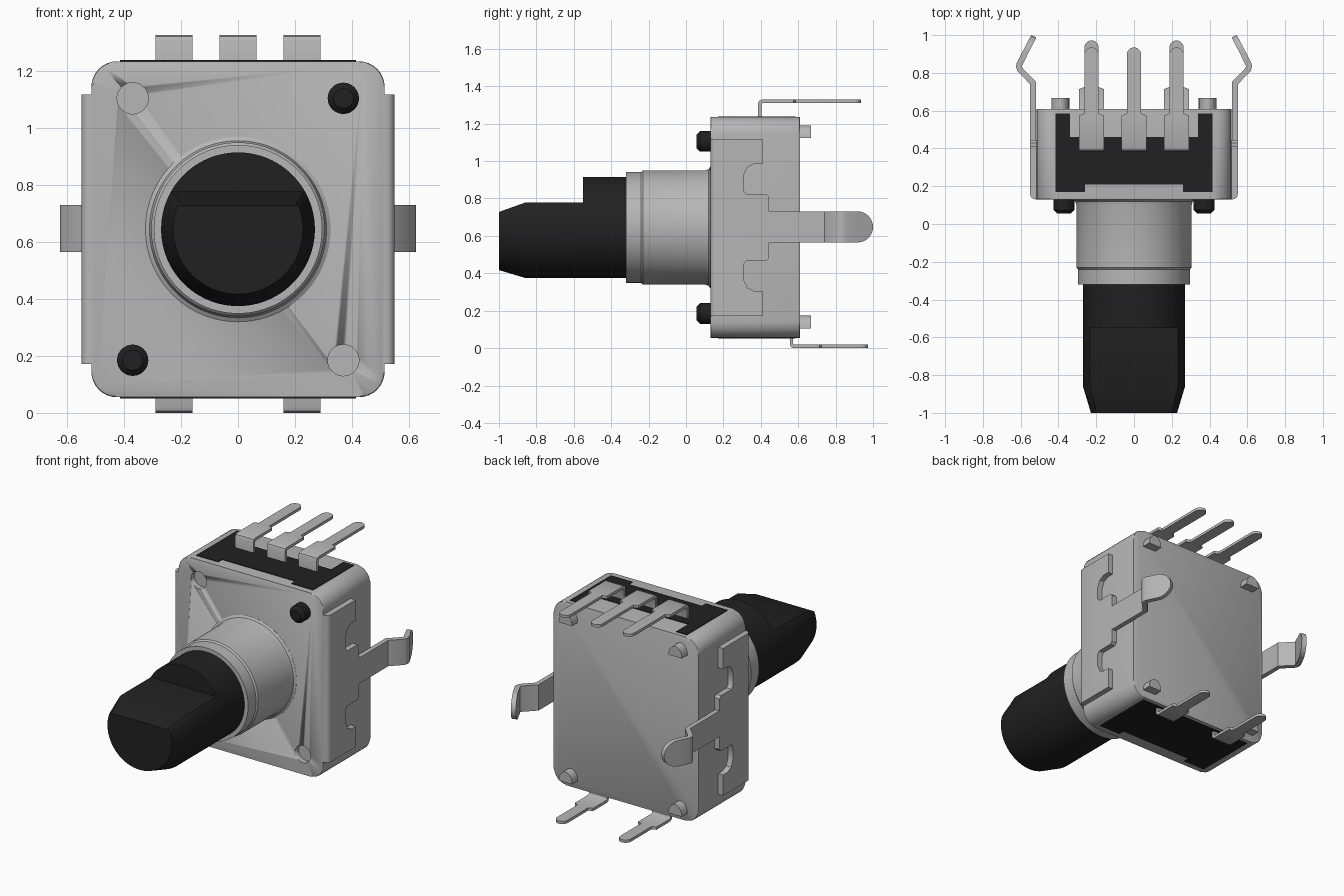
import bpy, bmesh, math
from mathutils import Vector

cube = bpy.data.objects.get("Cube")
if cube:
    bpy.data.objects.remove(cube)

CZ = 0.645           # height of the shaft axis
TAU = math.tau


def material(name, rgb):
    m = bpy.data.materials.new(name)
    m.use_nodes = True
    m.diffuse_color = (*rgb, 1)
    m.node_tree.nodes["Principled BSDF"].inputs["Base Color"].default_value = (*rgb, 1)
    return m


METAL = material("grey metal", (0.47, 0.47, 0.47))
BLACK = material("black plastic", (0.015, 0.015, 0.015))


def finish(name, bm, mat, smooth=True):
    bmesh.ops.remove_doubles(bm, verts=bm.verts, dist=1e-5)
    bmesh.ops.recalc_face_normals(bm, faces=bm.faces)
    mesh = bpy.data.meshes.new(name)
    bm.to_mesh(mesh)
    bm.free()
    mesh.materials.append(mat)
    ob = bpy.data.objects.new(name, mesh)
    bpy.context.collection.objects.link(ob)
    bpy.ops.object.select_all(action='DESELECT')
    ob.select_set(True)
    bpy.context.view_layer.objects.active = ob
    if smooth:
        bpy.ops.object.shade_smooth_by_angle(angle=math.radians(35))
    return ob


def loft(rings):
    """Skin closed rings of equal length and cap both ends."""
    bm = bmesh.new()
    rows = [[bm.verts.new(p) for p in ring] for ring in rings]
    for a, b in zip(rows, rows[1:]):
        for i in range(len(a)):
            j = (i + 1) % len(a)
            bm.faces.new((a[i], a[j], b[j], b[i]))
    bm.faces.new(rows[0])
    bm.faces.new(rows[-1])
    return bm


def prism(points, axis, lo, hi):
    """Extrude a 2D outline along axis 0, 1 or 2."""
    def place(p, t):
        c = list(p)
        c.insert(axis, t)
        return Vector(c)
    return loft([[place(p, t) for p in points] for t in (lo, hi)])


def lathe(name, profile, mat, cx=0, cz=CZ, seg=64):
    """Turn (radius, y, optional flat height) stations about the y direction."""
    rings = []
    for r, y, *flat in profile:
        top = flat[0] if flat else 9
        rings.append([(cx + r * math.cos(TAU * i / seg), y,
                       cz + min(r * math.sin(TAU * i / seg), top)) for i in range(seg)])
    return finish(name, loft(rings), mat)


def strip(name, stations, place, mat):
    """Bent sheet: stations are outer point, inner point and half width."""
    rings = []
    for a, b, c, d, w in stations:
        rings.append([place(a, b, w), place(a, b, -w), place(c, d, -w), place(c, d, w)])
    return finish(name, loft(rings), mat)


def mirrored(half):
    return half + [(-x, y) for x, y in reversed(half)]


# Housing: rounded square block with softened front and back rims
R, HX, HZ = 0.09, 0.515, 0.59
outline = []
for q, (sx, sz) in enumerate([(1, 1), (-1, 1), (-1, -1), (1, -1)]):
    for i in range(9):
        a = (q + i / 8) * math.pi / 2
        outline.append((sx * (HX - R) + R * math.cos(a),
                        CZ + sz * (HZ - R) + R * math.sin(a)))
bm = prism(outline, 1, 0.13, 0.61)
rims = [e for e in bm.edges if abs(e.verts[0].co.y - e.verts[1].co.y) < 1e-4]
bmesh.ops.bevel(bm, geom=rims, offset=0.008, segments=2, affect='EDGES', profile=0.5)
housing = finish("housing", bm, METAL)

# Shallow round holes in two front corners
for sx in (1, -1):
    cutter = lathe("hole_cutter", [(0.055, 0.08), (0.055, 0.165)], METAL,
                   sx * 0.37, CZ - sx * 0.46, 32)
    cutter.hide_render = True
    mod = housing.modifiers.new("hole", 'BOOLEAN')
    mod.operation = 'DIFFERENCE'
    mod.solver = 'EXACT'
    mod.object = cutter
    bpy.context.view_layer.objects.active = housing
    bpy.ops.object.modifier_apply(modifier=mod.name)
    bpy.data.objects.remove(cutter)

# Plastic locating pegs in the other two front corners
for sx, side in ((1, "upper"), (-1, "lower")):
    lathe(side + "_front_peg", [(0.055, 0.14), (0.055, 0.075), (0.035, 0.055)], BLACK,
          sx * 0.37, CZ + sx * 0.46, 32)

# Plastic core showing through the top and bottom of the housing
top_half = [(0.26, 0.21), (0.26, 0.17), (0.415, 0.17), (0.415, 0.585),
            (0.34, 0.585), (0.34, 0.46)]
low_half = top_half[:3] + [(0.415, 0.585)]
finish("top_core", prism(mirrored(top_half), 2, 1.2, 1.239), BLACK, False)
finish("bottom_core", prism(mirrored(low_half), 2, 0.051, 0.09), BLACK, False)

# Threaded-bushing collar and shaft with a flat
lathe("bushing", [(0.325, 0.14), (0.325, 0.129), (0.311, 0.12), (0.305, 0.1),
                  (0.305, -0.23), (0.296, -0.24), (0.296, -0.32)], METAL, seg=96)
lathe("shaft", [(0.27, -0.3), (0.27, -0.55), (0.27, -0.55, 0.133),
                (0.27, -0.86, 0.133), (0.228, -1.0, 0.083)], BLACK, seg=96)

# Side clips: notched plate and bent spring arm on each side
plate_half = [(0.13, 0.473), (0.41, 0.473), (0.41, 0.34), (0.365, 0.34), (0.328, 0.322),
              (0.307, 0.275), (0.307, 0.2), (0.322, 0.178), (0.43, 0.178),
              (0.445, 0.163), (0.445, 0.083)]
plate = [(y, CZ + z) for y, z in plate_half]
plate += [(y, CZ - z) for y, z in reversed(plate_half)]
W = 0.083
arm = [(0.55, 0.43, 0.52, 0.43, W), (0.55, 0.74, 0.52, 0.755, W),
       (0.618, 0.81, 0.588, 0.823, W), (0.625, 0.835, 0.594, 0.835, W),
       (0.62, 0.855, 0.588, 0.845, W)]
for i in range(9):
    a = i / 8 * math.pi / 2
    y = 0.917 + W * math.sin(a)
    x = 0.62 - (y - 0.855) * 0.52
    arm.append((x, y, x - 0.028, y - 0.012, max(W * math.cos(a), 0.004)))
for s, side in ((1, "left"), (-1, "right")):
    bm = prism(plate, 0, s * 0.5, s * 0.55)
    edge = [e for e in bm.edges
            if all(abs(v.co.x) > 0.54 and v.co.y < 0.14 for v in e.verts)]
    bmesh.ops.bevel(bm, geom=edge, offset=0.03, segments=4, affect='EDGES', profile=0.5)
    finish(side + "_clip_plate", bm, METAL)
    strip(side + "_spring_arm", arm,
          lambda x, y, w, s=s: (s * x, y, CZ + 0.003 + w), METAL)


# Bent terminal pins
def pin(name, x, start, shoulder, end, level, inward):
    """level is the outer height, inward points back to the housing."""
    h, t, wide, slim = 0.12, 0.018, 0.065, 0.0375
    st = [(start, h, start + t, h, wide), (start, 0.02, start + t, 0.025, wide),
          (start + 0.006, 0.006, start + 0.021, 0.02, wide),
          (start + 0.02, 0, start + 0.025, t, wide),
          (shoulder - 0.01, 0, shoulder - 0.01, t, wide),
          (shoulder, 0, shoulder, t, slim)]
    for i in range(7):
        a = i / 6 * math.pi / 2
        y = end - slim + slim * math.sin(a)
        st.append((y, 0, y, t, max(slim * math.cos(a), 0.003)))
    strip(name, st, lambda y, d, w: (x + w, y, level + inward * d), METAL)


for x, side in ((-0.225, "right"), (0, "middle"), (0.225, "left")):
    pin(side + "_top_pin", x, 0.385, 0.585, 0.935, 1.328, -1)
    if x:
        pin(side + "_bottom_pin", x, 0.555, 0.725, 0.972, 0, 1)

# Half-round rivet tabs on the back
for sx, side in ((1, "left"), (-1, "right")):
    for z, level in ((1.122, "upper"), (0.105, "lower")):
        arc = [(sx * 0.39 + 0.048 * math.cos(math.pi * i / 10),
                z + 0.068 * math.sin(math.pi * i / 10)) for i in range(11)]
        finish(f"{level}_{side}_back_tab", prism(arc, 1, 0.59, 0.668), METAL)
